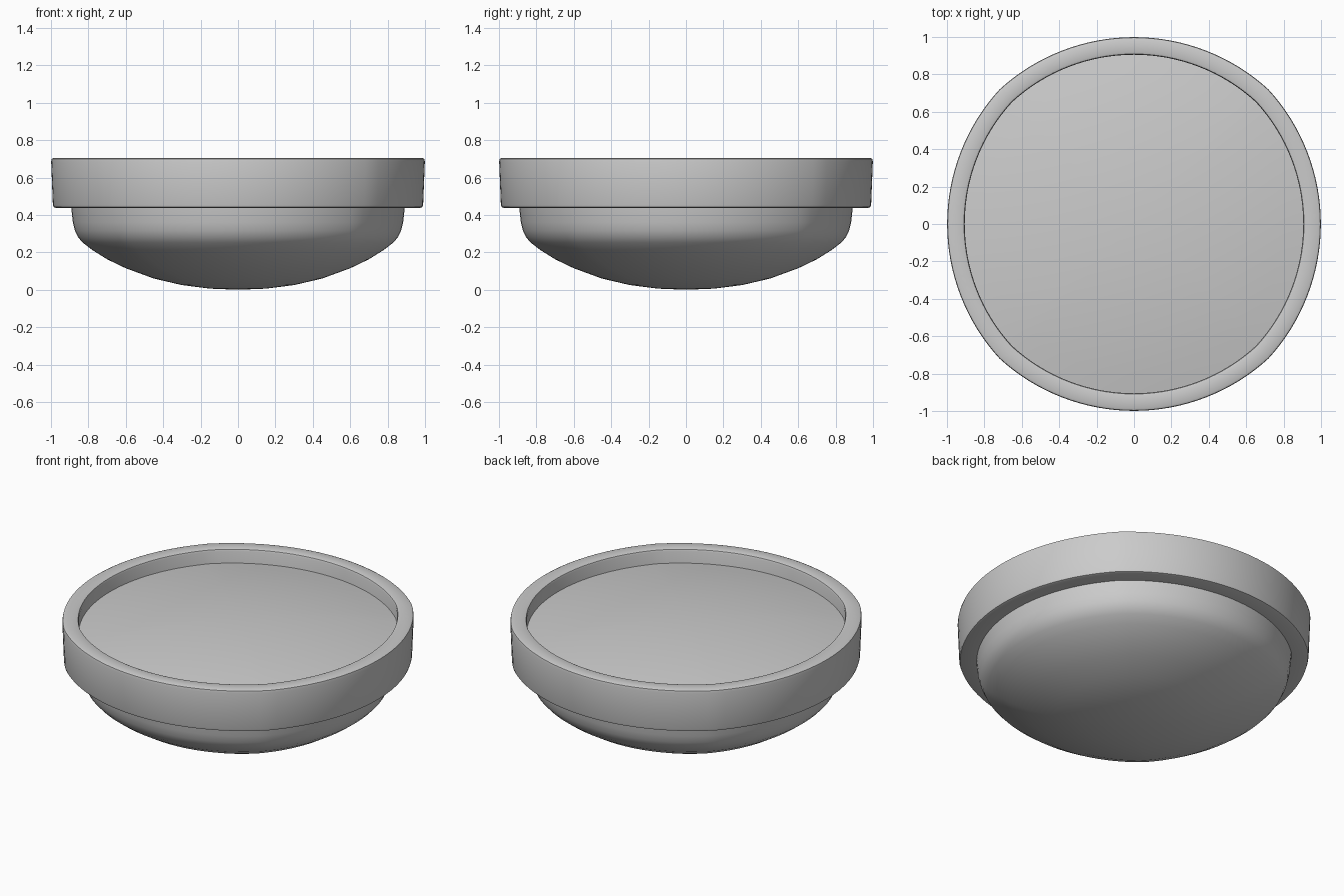
import bpy, bmesh, math

if "Cube" in bpy.data.objects:
    bpy.data.objects.remove(bpy.data.objects["Cube"])

SEGMENTS = 128      # multiple of 8, so a vertex falls on each soft corner
ARC_R = 1.066       # radius of each of the four side arcs
ARC_C = ARC_R - 1   # how far each arc centre sits past the middle


def outline(scale):
    """Four shallow arcs meeting in soft corners on the diagonals."""
    pts = []
    for i in range(SEGMENTS):
        a = 2 * math.pi * i / SEGMENTS
        d = (a + math.pi / 4) % (math.pi / 2) - math.pi / 4
        r = -ARC_C * math.cos(d) + math.sqrt(ARC_R ** 2 - (ARC_C * math.sin(d)) ** 2)
        pts.append((scale * r * math.cos(a), scale * r * math.sin(a)))
    return pts


def loft(name, profile, closed=False):
    """Sweep a (scale, z) profile round the outline; scale 0 makes a pole."""
    bm = bmesh.new()
    rings = []
    for s, z in profile:
        if s == 0:
            rings.append([bm.verts.new((0, 0, z))])
        else:
            rings.append([bm.verts.new((x, y, z)) for x, y in outline(s)])
    pairs = list(zip(rings, rings[1:]))
    if closed:
        pairs.append((rings[-1], rings[0]))
    for a, b in pairs:
        for i in range(SEGMENTS):
            j = (i + 1) % SEGMENTS
            if len(a) == 1:
                bm.faces.new((a[0], b[j], b[i]))
            elif len(b) == 1:
                bm.faces.new((a[i], a[j], b[0]))
            else:
                bm.faces.new((a[i], a[j], b[j], b[i]))
    bmesh.ops.recalc_face_normals(bm, faces=bm.faces)
    mesh = bpy.data.meshes.new(name)
    bm.to_mesh(mesh)
    bm.free()
    ob = bpy.data.objects.new(name, mesh)
    bpy.context.collection.objects.link(ob)
    bpy.ops.object.select_all(action='DESELECT')
    ob.select_set(True)
    bpy.context.view_layer.objects.active = ob
    bpy.ops.object.shade_smooth_by_angle(angle=math.radians(50))
    return ob


# Lens-like body: rounded underside, short side wall, low domed top
underside = [(0, 0), (0.15, 0.006), (0.3, 0.025), (0.45, 0.06), (0.6, 0.115),
             (0.7, 0.163), (0.78, 0.213), (0.83, 0.252), (0.855, 0.28),
             (0.872, 0.315), (0.883, 0.36), (0.892, 0.44), (0.9, 0.52)]
dome = [(0.91 * k / 8, 0.7 - 0.085 * (k / 8) ** 2) for k in range(8, -1, -1)]
loft("lens_body", underside + dome)

# Thick band around the body with softened edges
loft("rim_band", [(0.975, 0.438), (0.986, 0.442), (0.99, 0.455),
                  (0.999, 0.685), (0.996, 0.7), (0.985, 0.705),
                  (0.92, 0.705), (0.909, 0.701), (0.905, 0.69),
                  (0.905, 0.58), (0.88, 0.438)], closed=True)
